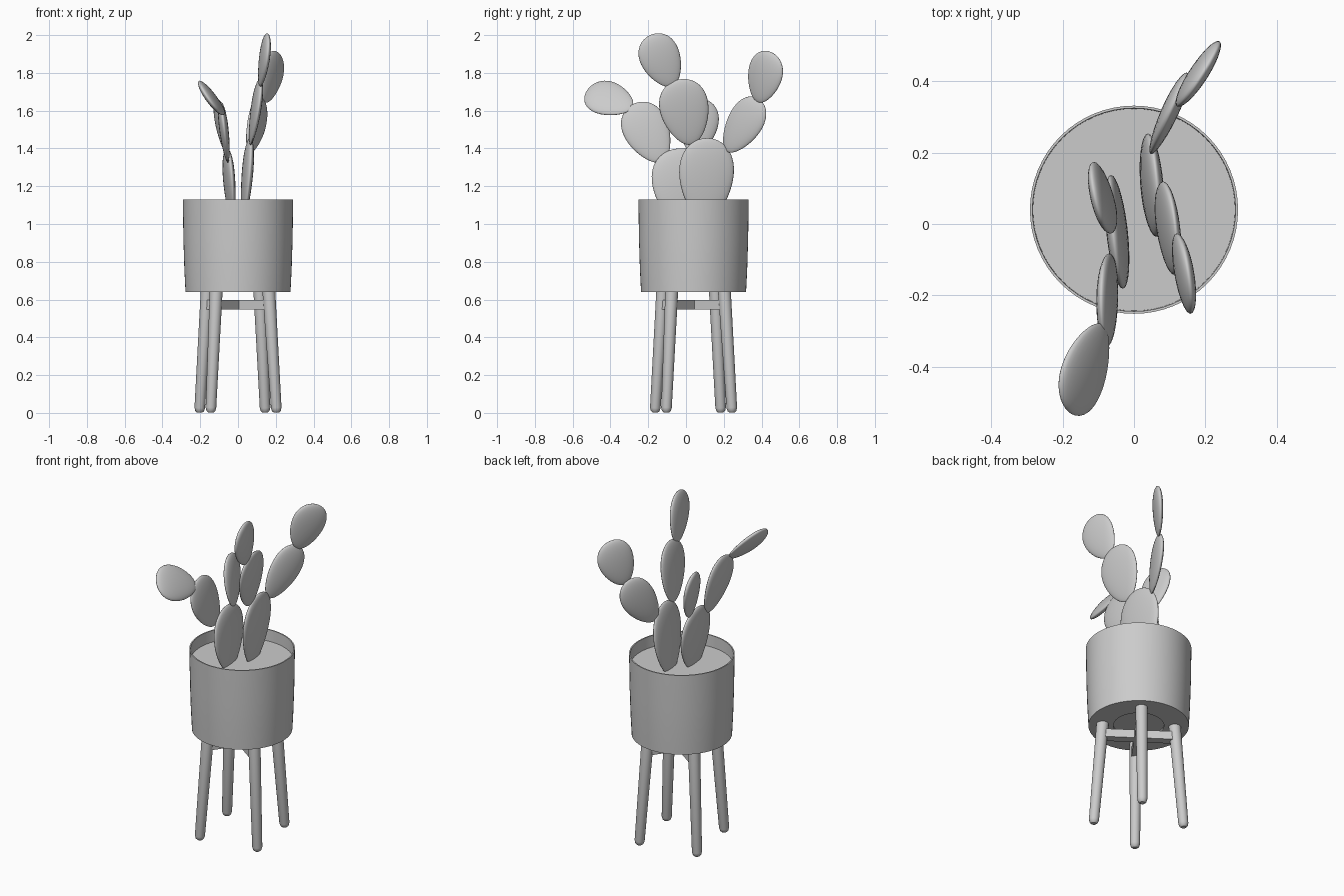
import bpy, bmesh, math
from mathutils import Vector, Matrix

if "Cube" in bpy.data.objects:
    bpy.data.objects.remove(bpy.data.objects["Cube"])

CENTRE = Vector((0, 0.04, 0))


def finish(bm, name, angle=40):
    bmesh.ops.recalc_face_normals(bm, faces=bm.faces)
    me = bpy.data.meshes.new(name)
    bm.to_mesh(me)
    bm.free()
    ob = bpy.data.objects.new(name, me)
    bpy.context.collection.objects.link(ob)
    bpy.ops.object.select_all(action='DESELECT')
    ob.select_set(True)
    bpy.context.view_layer.objects.active = ob
    bpy.ops.object.shade_smooth_by_angle(angle=math.radians(angle))
    return ob


def lathe(name, profile, segs, matrix):
    """Revolve (radius, height) points about z, then place with matrix."""
    bm = bmesh.new()
    vs = [bm.verts.new((r, 0, z)) for r, z in profile]
    es = [bm.edges.new(p) for p in zip(vs, vs[1:])]
    bmesh.ops.spin(bm, geom=vs + es, cent=(0, 0, 0), axis=(0, 0, 1),
                   angle=2 * math.pi, steps=segs, use_merge=True)
    bmesh.ops.remove_doubles(bm, verts=bm.verts, dist=1e-5)
    bmesh.ops.transform(bm, matrix=matrix, verts=bm.verts)
    return finish(bm, name)


def frame(base, tip, normal):
    """Frame at base: z towards tip, x close to the given normal."""
    z = (tip - base).normalized()
    x = Vector(normal)
    x = (x - z * x.dot(z)).normalized()
    y = z.cross(x)
    return Matrix.Translation(base) @ Matrix((x, y, z)).transposed().to_4x4()


# pot with thin rim and shallow recess underneath
at_centre = Matrix.Translation(CENTRE)
lathe("pot", [(0, 0.65), (0.14, 0.65), (0.14, 0.64), (0.278, 0.64), (0.284, 0.76),
              (0.289, 0.92), (0.292, 1.13), (0.285, 1.13), (0.283, 1.04)], 64, at_centre)
lathe("soil", [(0, 1.06), (0.14, 1.06), (0.285, 1.06)], 64, at_centre)

# splayed tapered legs
for i in range(4):
    a = math.radians(-35.3 + 90 * i)
    out = Vector((math.cos(a), math.sin(a), 0))
    foot = CENTRE + out * 0.25 + Vector((0, 0, 0.002))
    top = CENTRE + out * 0.2 + Vector((0, 0, 0.645))
    L = (top - foot).length
    lathe(f"leg_{i + 1}", [(0, 0), (0.014, 0), (0.023, 0.008), (0.028, 0.025),
                           (0.034, L), (0, L)], 20, frame(foot, top, out))

# crossed stretcher bars between opposite legs
for i in range(2):
    bm = bmesh.new()
    bmesh.ops.create_cube(bm, size=1, matrix=Matrix.Translation(CENTRE + Vector((0, 0, 0.573)))
                          @ Matrix.Rotation(math.radians(-35.3 + 90 * i), 4, 'Z')
                          @ Matrix.Diagonal((0.40, 0.05, 0.05, 1)))
    finish(bm, f"stretcher_{i + 1}")


def pad(name, base, tip, half_width, normal, thick=0.024):
    """Flat egg-shaped cactus pad, narrower at its base."""
    base, tip = Vector(base), Vector(tip)
    L = (tip - base).length
    bm = bmesh.new()
    bmesh.ops.create_uvsphere(bm, u_segments=32, v_segments=20, radius=1)
    for v in bm.verts:
        u = v.co.z
        k = 1 + 0.22 * u
        v.co = (v.co.x * thick * k, v.co.y * half_width * k * 0.98, (u + 1) / 2 * L)
    bmesh.ops.transform(bm, matrix=frame(base, tip, normal), verts=bm.verts)
    finish(bm, name, 80)


# right-hand cactus
pad("right_base_pad", (0.03, 0.10, 1.02), (0.065, 0.115, 1.455), 0.145, (1, 0.09, 0), 0.027)
pad("right_middle_pad", (0.065, 0.03, 1.42), (0.12, -0.04, 1.765), 0.13, (1, 0.08, 0))
pad("right_top_pad", (0.115, -0.07, 1.73), (0.16, -0.19, 2.0), 0.107, (1, 0.1, 0))
pad("right_rear_pad", (0.055, 0.215, 1.385), (0.135, 0.39, 1.66), 0.1, (1, -0.45, 0))
pad("right_rear_top_pad", (0.14, 0.38, 1.645), (0.21, 0.45, 1.91), 0.105, (0.85, -0.5, 0))

# left-hand cactus
pad("left_base_pad", (-0.03, -0.04, 1.02), (-0.06, -0.01, 1.40), 0.16, (1, 0.1, 0), 0.027)
pad("left_front_pad", (-0.055, -0.125, 1.33), (-0.09, -0.28, 1.635), 0.12, (1, 0.03, 0.1))
pad("left_front_tip_pad", (-0.085, -0.285, 1.615), (-0.185, -0.525, 1.705), 0.105,
    (0.83, -0.08, 0.55))
pad("left_rear_pad", (-0.055, 0.035, 1.37), (-0.115, 0.10, 1.66), 0.1, (1, 0.17, 0))
